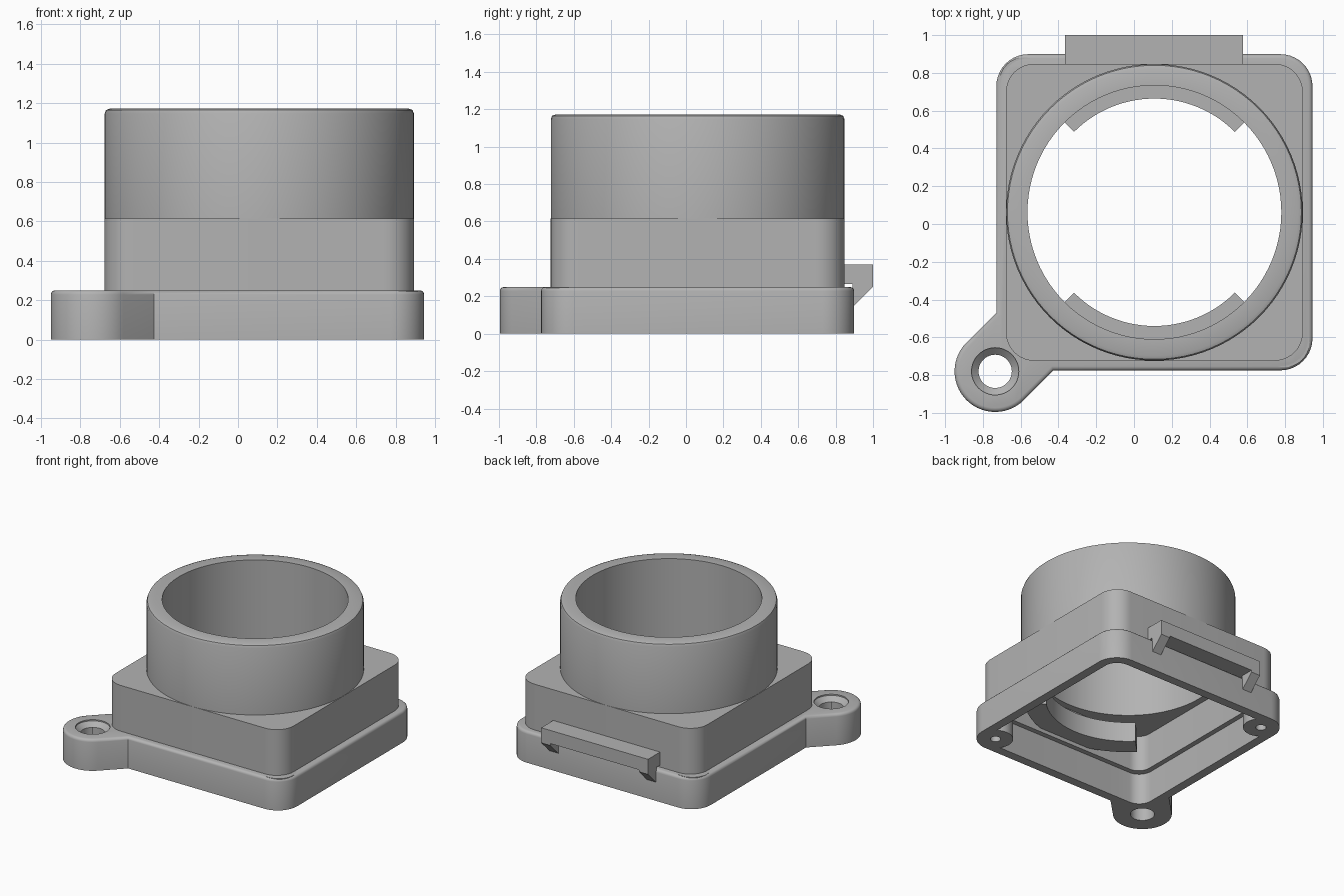
import bpy, bmesh
from math import sin, cos, radians, pi

cube = bpy.data.objects.get("Cube")
if cube:
    bpy.data.objects.remove(cube, do_unlink=True)

CX, CY = 0.108, 0.062          # centre of the housing
EAR = (-0.735, -0.78)          # centre of the mounting ear
EAR_R = 0.215
parts = []

grey = bpy.data.materials.new("plain_grey")
grey.use_nodes = True
grey.diffuse_color = (0.45, 0.45, 0.45, 1)
grey.node_tree.nodes["Principled BSDF"].inputs["Base Color"].default_value = (0.45, 0.45, 0.45, 1)


def finish(name, bm):
    bmesh.ops.recalc_face_normals(bm, faces=bm.faces)
    mesh = bpy.data.meshes.new(name)
    bm.to_mesh(mesh)
    bm.free()
    mesh.materials.append(grey)
    obj = bpy.data.objects.new(name, mesh)
    bpy.context.collection.objects.link(obj)
    parts.append(obj)
    return obj


def arc(x, y, r, a0, a1, n=10):
    steps = [radians(a0 + (a1 - a0) * i / n) for i in range(n + 1)]
    return [(x + r * cos(a), y + r * sin(a)) for a in steps]


def rounded_square(half, r):
    pts, k = [], half - r
    for i, (sx, sy) in enumerate([(1, 1), (-1, 1), (-1, -1), (1, -1)]):
        pts += arc(CX + sx * k, CY + sy * k, r, 90 * i, 90 * i + 90)
    return pts


def prism(name, outline, z0, z1, bevel=0):
    """Upright solid from a plan outline, optionally with a rounded top rim."""
    bm = bmesh.new()
    low = bm.faces.new([bm.verts.new((x, y, z0)) for x, y in outline])
    new = bmesh.ops.extrude_face_region(bm, geom=[low], use_keep_orig=True)["geom"]
    bmesh.ops.translate(bm, vec=(0, 0, z1 - z0),
                        verts=[v for v in new if isinstance(v, bmesh.types.BMVert)])
    bmesh.ops.recalc_face_normals(bm, faces=bm.faces)
    if bevel:
        rim = [e for e in bm.edges if all(v.co.z > z1 - 1e-4 for v in e.verts)]
        bmesh.ops.bevel(bm, geom=rim, offset=bevel, segments=3, profile=0.5, affect='EDGES')
    return finish(name, bm)


def lathe(name, x, y, profile, n=96):
    """Closed radius/height profile turned around a vertical axis."""
    bm = bmesh.new()
    rings = [[bm.verts.new((x + r * cos(2 * pi * i / n), y + r * sin(2 * pi * i / n), z))
              for i in range(n)] for r, z in profile]
    for k, a in enumerate(rings):
        b = rings[(k + 1) % len(rings)]
        for i in range(n):
            j = (i + 1) % n
            bm.faces.new((a[i], a[j], b[j], b[i]))
    return finish(name, bm)


def cut(target, cutter):
    mod = target.modifiers.new("cut", 'BOOLEAN')
    mod.operation = 'DIFFERENCE'
    mod.solver = 'EXACT'
    mod.object = cutter
    bpy.context.view_layer.objects.active = target
    bpy.ops.object.modifier_apply(modifier=mod.name)
    parts.remove(cutter)
    bpy.data.objects.remove(cutter, do_unlink=True)


# base flange: rounded square whose front corner runs out into the ear
H, R = 0.837, 0.17
k = H - R
d = EAR_R * 2 ** 0.5
outline = arc(CX + k, CY - k, R, -90, 0) + arc(CX + k, CY + k, R, 0, 90) + arc(CX - k, CY + k, R, 90, 180)
outline += [(CX - H, EAR[1] + d + (CX - H - EAR[0]))]
outline += arc(*EAR, EAR_R, 135, 315, 28)
outline += [(EAR[0] + d + (CY - H - EAR[1]), CY - H)]
flange = prism("base_flange", outline, 0, 0.25, 0.022)
cut(flange, prism("cavity_cutter", rounded_square(0.765, 0.11), -0.1, 0.4))
# countersunk ear hole
cut(flange, lathe("ear_hole_cutter", *EAR, [(0.001, -0.1), (0.088, -0.1), (0.088, 0.205),
                                            (0.125, 0.24), (0.125, 0.4), (0.001, 0.4)], 48))

# hollow square collar with a round opening
collar = prism("square_collar", rounded_square(0.786, 0.15), 0.25, 0.615)
cut(collar, prism("collar_cutter", rounded_square(0.725, 0.1), 0.1, 0.54))
cut(collar, prism("bore_cutter", arc(CX, CY, 0.672, 0, 356.25, 95), 0.4, 0.8))

# round tube
lathe("tube", CX, CY, [(0.672, 0.615), (0.785, 0.615), (0.785, 1.147), (0.778, 1.165),
                       (0.76, 1.172), (0.672, 1.172)])

# front and back retaining lips under the bore
for name, a in (("back_lip", 45), ("front_lip", 225)):
    prism(name, arc(CX, CY, 0.76, a, a + 90, 28) + arc(CX, CY, 0.602, a + 90, a, 28), 0.28, 0.44)

# screw bosses in two opposite corners
for name, s in (("left_boss", 1), ("right_boss", -1)):
    lathe(name, CX + s * 0.69, CY - s * 0.69, [(0.038, 0), (0.13, 0), (0.13, 0.25), (0.038, 0.25)], 32)


# back catch: a bar carried on two sloped feet
def side_profile(name, x0, x1, profile):
    bm = bmesh.new()
    a, b = [[bm.verts.new((x, y, z)) for y, z in profile] for x in (x0, x1)]
    bm.faces.new(a)
    bm.faces.new(b)
    for i in range(len(a)):
        j = (i + 1) % len(a)
        bm.faces.new((a[i], a[j], b[j], b[i]))
    return finish(name, bm)


X0, X1, FOOT = -0.365, 0.577, 0.08
side_profile("catch_bar", X0, X1, [(0.84, 0.265), (1.0, 0.265), (1.0, 0.37), (0.84, 0.37)])
for name, x in (("catch_foot_right", X0), ("catch_foot_left", X1 - FOOT)):
    side_profile(name, x, x + FOOT, [(0.89, 0.14), (1.0, 0.25), (1.0, 0.265), (0.89, 0.265)])

# smooth curved walls, keep sharp edges
bpy.ops.object.select_all(action='DESELECT')
for obj in parts:
    obj.select_set(True)
bpy.context.view_layer.objects.active = parts[0]
bpy.ops.object.shade_smooth_by_angle(angle=radians(35))
